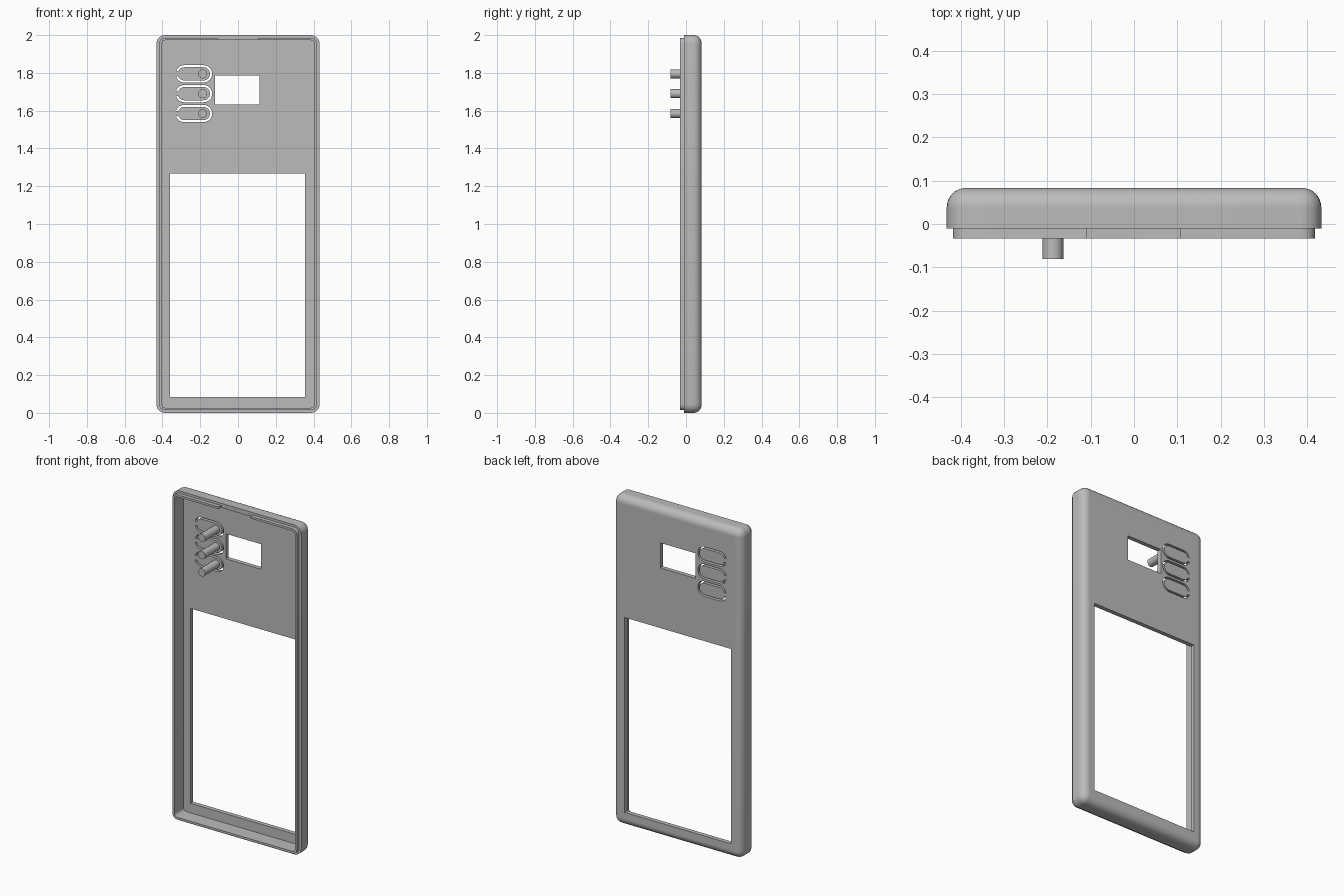
import bpy, bmesh, math
from mathutils import Matrix

if "Cube" in bpy.data.objects:
    bpy.data.objects.remove(bpy.data.objects["Cube"])

grey = bpy.data.materials.new("light grey plastic")
grey.diffuse_color = (0.5, 0.5, 0.5, 1)
grey.use_nodes = True
grey.node_tree.nodes["Principled BSDF"].inputs["Base Color"].default_value = grey.diffuse_color

HALF_X, HALF_Z, MID_Z = 0.432, 1.0, 1.0
BACK, FLOOR, RIM, LIP = 0.083, 0.057, -0.01, -0.033
BUTTON_Z = (1.585, 1.69, 1.795)


def finish(name, bm, smooth=True):
    bmesh.ops.recalc_face_normals(bm, faces=bm.faces)
    me = bpy.data.meshes.new(name)
    bm.to_mesh(me)
    bm.free()
    me.materials.append(grey)
    ob = bpy.data.objects.new(name, me)
    bpy.context.collection.objects.link(ob)
    return ob


def select(ob):
    bpy.ops.object.select_all(action='DESELECT')
    ob.select_set(True)
    bpy.context.view_layer.objects.active = ob


def ring(bm, inset, y, r, steps=6):
    """Rounded rectangle of vertices in the xz plane, inset from the outline."""
    hx, hz = HALF_X - inset - r, HALF_Z - inset - r
    verts = []
    for q, (sx, sz) in enumerate(((1, 1), (-1, 1), (-1, -1), (1, -1))):
        for i in range(steps + 1):
            a = math.pi / 2 * (q + i / steps)
            verts.append(bm.verts.new((sx * hx + r * math.cos(a), y,
                                       MID_Z + sz * hz + r * math.sin(a))))
    return verts


def box(bm, x0, x1, y0, y1, z0, z1):
    m = Matrix.Translation(((x0 + x1) / 2, (y0 + y1) / 2, (z0 + z1) / 2))
    m = m @ Matrix.Diagonal((x1 - x0, y1 - y0, z1 - z0, 1))
    bmesh.ops.create_cube(bm, size=1, matrix=m)


# Case shell: back panel, rounded edge, outer wall, stepped lip, cavity, floor
FILLET = 0.044
sections = [(FILLET + 0.003, BACK, 0.001)]
for i in range(9):
    a = math.pi / 2 * i / 8
    inset = FILLET * (1 - math.sin(a))
    sections.append((inset, BACK - FILLET * (1 - math.cos(a)), 0.046 - inset))
sections += [(0, BACK - FILLET - 0.003, 0.046), (0, RIM, 0.046),
             (0.014, RIM, 0.032), (0.014, LIP, 0.032),
             (0.027, LIP, 0.02), (0.027, FLOOR, 0.02)]
bm = bmesh.new()
rings = [ring(bm, *s) for s in sections]
for a, b in zip(rings, rings[1:]):
    for i in range(len(a)):
        j = (i + 1) % len(a)
        bm.faces.new((a[i], a[j], b[j], b[i]))
bm.faces.new(rings[0])
bm.faces.new(rings[-1])
case = finish("case_shell", bm)

# Cutters: two windows, the notch in the top lip, the button slots
bm = bmesh.new()
box(bm, -0.36, 0.354, 0.03, 0.12, 0.085, 1.268)
box(bm, -0.122, 0.114, 0.03, 0.12, 1.633, 1.785)
box(bm, -0.108, 0.106, -0.06, RIM - 0.0003, 1.94, 2.05)


def pill(r, z):
    """Pill outline left open at the left end, where the button hinges."""
    pts = []
    for cx, a0, a1, n in ((-0.284, 162, 90, 5), (-0.183, 90, -90, 12),
                          (-0.284, -90, -162, 5)):
        for i in range(n + 1):
            a = math.radians(a0 + (a1 - a0) * i / n)
            pts.append((cx + r * math.cos(a), 0.03, z + r * math.sin(a)))
    return pts


for z in BUTTON_Z:
    outline = pill(0.046, z) + pill(0.035, z)[::-1]
    face = bm.faces.new([bm.verts.new(p) for p in outline])
    out = bmesh.ops.extrude_face_region(bm, geom=[face], use_keep_orig=True)
    moved = [g for g in out["geom"] if isinstance(g, bmesh.types.BMVert)]
    bmesh.ops.translate(bm, verts=moved, vec=(0, 0.09, 0))
cutter = finish("cutter", bm)
cutter.hide_render = True

select(case)
mod = case.modifiers.new("openings", 'BOOLEAN')
mod.operation = 'DIFFERENCE'
mod.solver = 'EXACT'
mod.object = cutter
bpy.ops.object.modifier_apply(modifier=mod.name)
bpy.data.objects.remove(cutter)
bpy.ops.object.shade_smooth_by_angle(angle=math.radians(30))

# Button pins standing on the inside of the sprung buttons
for n, z in enumerate(BUTTON_Z, 1):
    bm = bmesh.new()
    y0, y1 = -0.081, FLOOR + 0.004
    m = Matrix.Translation((-0.187, (y0 + y1) / 2, z)) @ Matrix.Rotation(math.pi / 2, 4, 'X')
    bmesh.ops.create_cone(bm, cap_ends=True, segments=16, radius1=0.024,
                          radius2=0.024, depth=y1 - y0, matrix=m)
    pin = finish(f"button_pin_{n}", bm)
    select(pin)
    bpy.ops.object.shade_smooth_by_angle(angle=math.radians(30))
